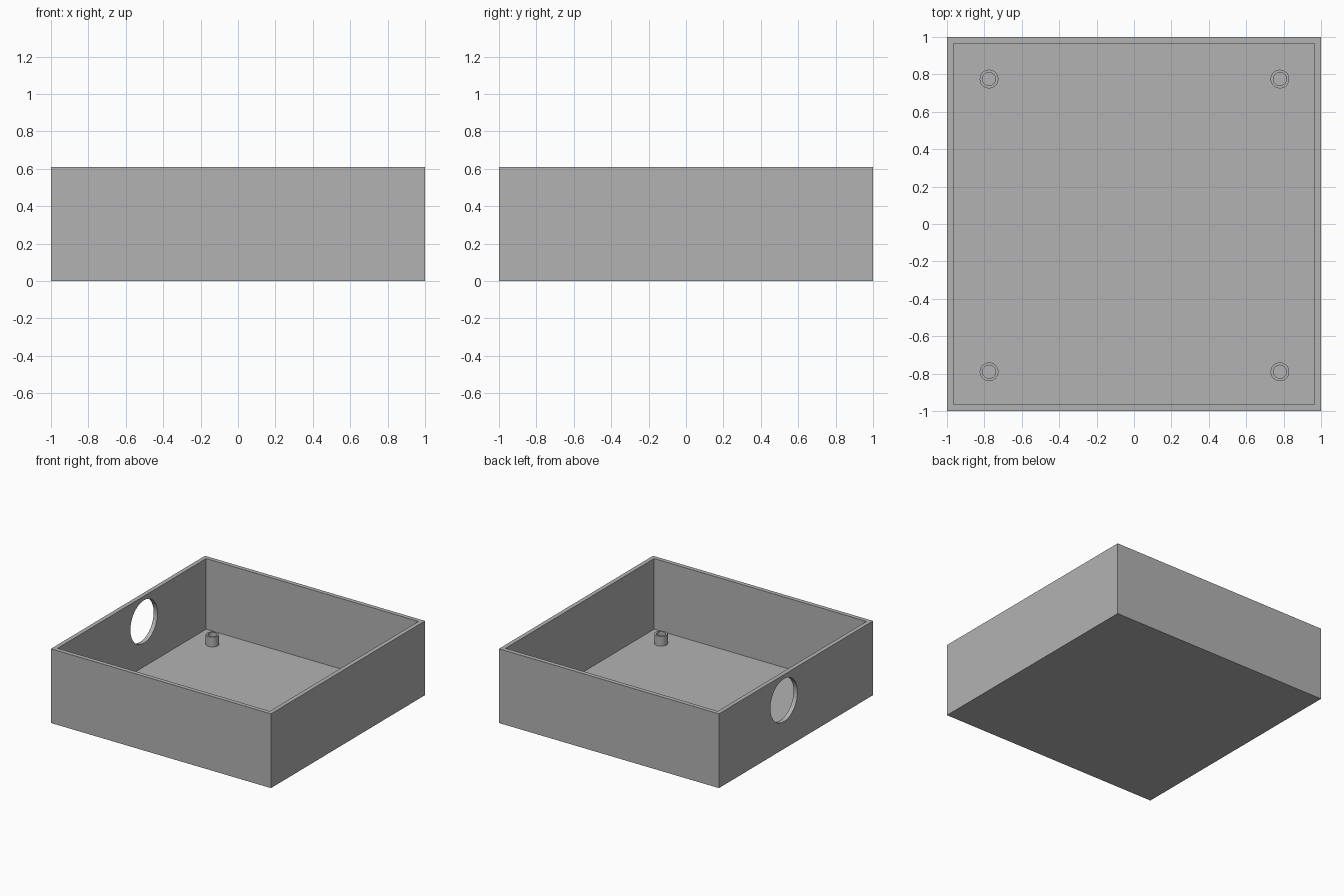
import bpy
import bmesh
from mathutils import Matrix, Vector

HEIGHT, FLOOR, WALL = 0.61, 0.03, 0.05

if "Cube" in bpy.data.objects:
    bpy.data.objects.remove(bpy.data.objects["Cube"])

grey = bpy.data.materials.new("plain grey")
grey.use_nodes = True
colour = (0.45, 0.45, 0.45, 1)
grey.diffuse_color = colour
grey.node_tree.nodes["Principled BSDF"].inputs["Base Color"].default_value = colour


def add_object(name, bm):
    mesh = bpy.data.meshes.new(name)
    bmesh.ops.recalc_face_normals(bm, faces=bm.faces)
    bm.to_mesh(mesh)
    bm.free()
    mesh.materials.append(grey)
    obj = bpy.data.objects.new(name, mesh)
    bpy.context.collection.objects.link(obj)
    return obj


def smooth(obj):
    bpy.ops.object.select_all(action="DESELECT")
    obj.select_set(True)
    bpy.context.view_layer.objects.active = obj
    bpy.ops.object.shade_smooth_by_angle()


# Open tray: a block with its top inset and pushed down to the floor
bm = bmesh.new()
bmesh.ops.create_cube(bm, size=1, matrix=Matrix.Translation((0, 0, HEIGHT / 2))
                      @ Matrix.Diagonal((2, 2, HEIGHT, 1)))
top = max(bm.faces, key=lambda f: f.calc_center_median().z)
bmesh.ops.inset_region(bm, faces=[top], thickness=WALL)
inner = bmesh.ops.extrude_discrete_faces(bm, faces=[top])["faces"][0]
bmesh.ops.translate(bm, verts=inner.verts, vec=Vector((0, 0, FLOOR - HEIGHT)))
tray = add_object("tray", bm)

# Round cable opening through the -x wall
bm = bmesh.new()
bmesh.ops.create_cone(bm, cap_ends=True, segments=64, radius1=0.176, radius2=0.176,
                      depth=0.3, matrix=Matrix.Translation((-1, 0.157, 0.4))
                      @ Matrix.Rotation(1.5707963, 4, "Y"))
cutter = add_object("opening_cutter", bm)
cut = tray.modifiers.new("opening", "BOOLEAN")
cut.object = cutter
cut.solver = "EXACT"
bpy.context.view_layer.objects.active = tray
bpy.ops.object.modifier_apply(modifier=cut.name)
bpy.data.objects.remove(cutter)
smooth(tray)


# Hollow screw posts, a rectangular profile spun around each post's axis
def screw_post(name, x, y):
    bm = bmesh.new()
    profile = [(0.035, FLOOR), (0.05, FLOOR), (0.05, 0.11), (0.035, 0.11)]
    verts = [bm.verts.new((x + r, y, z)) for r, z in profile]
    edges = [bm.edges.new((verts[i], verts[i + 1])) for i in range(3)]
    edges.append(bm.edges.new((verts[3], verts[0])))
    bmesh.ops.spin(bm, geom=verts + edges, cent=(x, y, 0), axis=(0, 0, 1),
                   angle=6.2831853, steps=40)
    bmesh.ops.remove_doubles(bm, verts=bm.verts, dist=0.0005)
    smooth(add_object(name, bm))


for side, x in (("left", 0.78), ("right", -0.775)):
    for end, y in (("front", -0.79), ("back", 0.775)):
        screw_post(f"{end}_{side}_screw_post", x, y)
